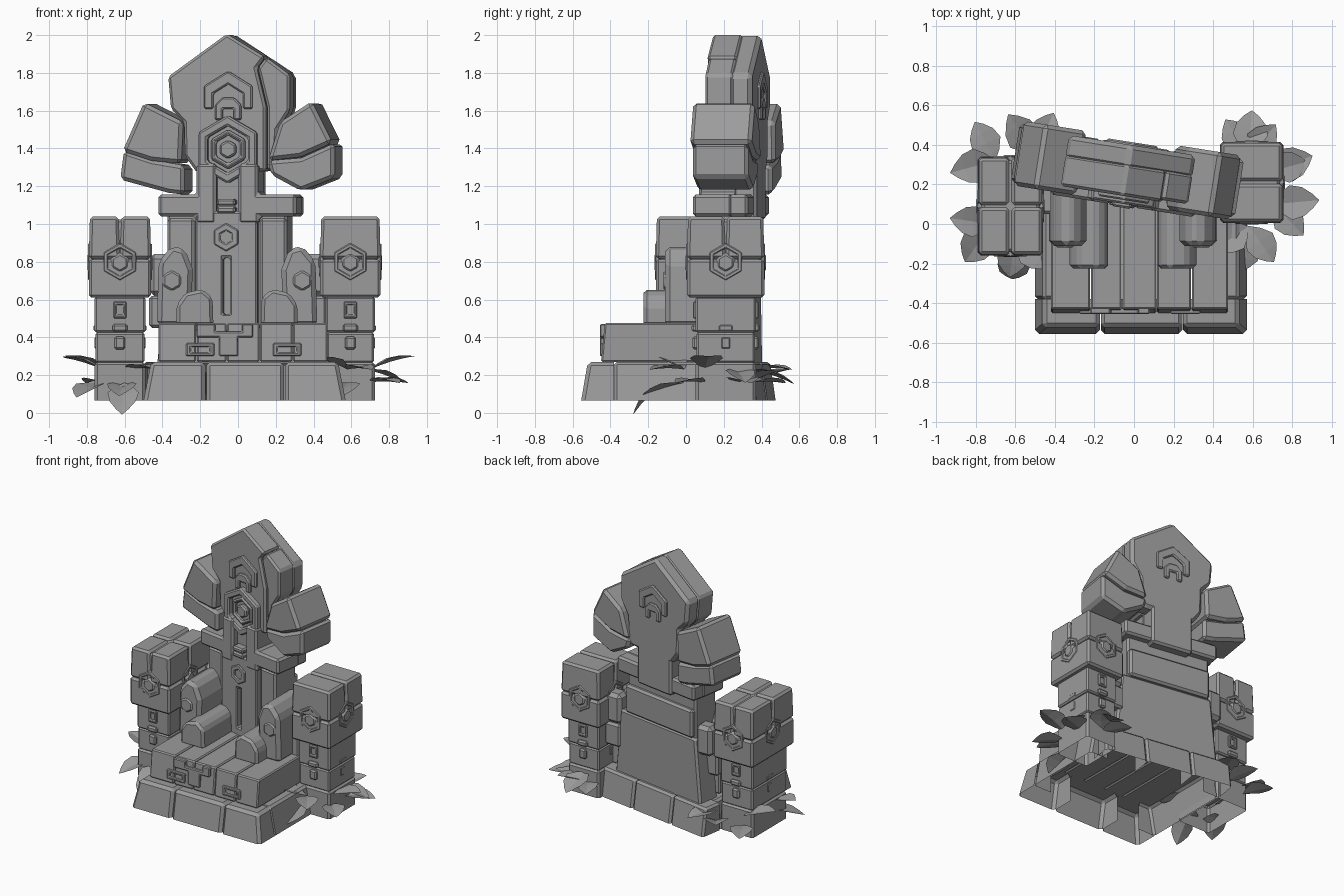
import bpy, bmesh, math
from mathutils import Matrix, Vector

cube = bpy.data.objects.get("Cube")
if cube:
    bpy.data.objects.remove(cube, do_unlink=True)

GREY = (0.33, 0.33, 0.33, 1)
stone = bpy.data.materials.new("grey stone")
stone.use_nodes = True
stone.diffuse_color = GREY
stone.node_tree.nodes["Principled BSDF"].inputs["Base Color"].default_value = GREY
ID = Matrix.Identity(4)
DOWN, FRONT, REAR, LEFT, RIGHT = (Vector(v) for v in (
    (0, 0, -1), (0, -1, 0), (0, 1, 0), (1, 0, 0), (-1, 0, 0)))


def finish(name, bm, matrix=ID, bevel=0.0, drop=()):
    """Make a flat shaded, chamfered stone object; faces towards drop are left open."""
    bmesh.ops.recalc_face_normals(bm, faces=bm.faces)
    bm.normal_update()
    gone = [f for f in bm.faces if any(f.normal.dot(d) > 0.9 for d in drop)]
    bmesh.ops.delete(bm, geom=gone, context="FACES")
    mesh = bpy.data.meshes.new(name)
    bm.to_mesh(mesh)
    bm.free()
    mesh.materials.append(stone)
    ob = bpy.data.objects.new(name, mesh)
    ob.matrix_world = matrix
    bpy.context.collection.objects.link(ob)
    if bevel:
        mod = ob.modifiers.new("chamfer", "BEVEL")
        mod.width, mod.segments = bevel, 1
        mod.limit_method, mod.angle_limit = "ANGLE", math.radians(25)


def prism(name, outline, y0, y1, matrix=ID, bevel=0.015):
    """Extrude an x-z outline along y."""
    bm = bmesh.new()
    face = bm.faces.new([bm.verts.new((x, y0, z)) for x, z in outline])
    out = bmesh.ops.extrude_face_region(bm, geom=[face])["geom"]
    bmesh.ops.translate(bm, vec=(0, y1 - y0, 0),
                        verts=[v for v in out if isinstance(v, bmesh.types.BMVert)])
    finish(name, bm, matrix, bevel)


def ring(name, outer, inner, y0, y1, matrix=ID, bevel=0.006):
    """Raised frame between two x-z outlines with equal point counts."""
    bm = bmesh.new()
    loops = [[bm.verts.new((x, y, z)) for x, z in pts]
             for pts, y in ((outer, y0), (inner, y0), (inner, y1), (outer, y1))]
    n = len(outer)
    for k in range(4):
        a, b = loops[k], loops[(k + 1) % 4]
        for i in range(n):
            j = (i + 1) % n
            bm.faces.new((a[i], a[j], b[j], b[i]))
    finish(name, bm, matrix, bevel)


def box(name, x, y, z, inset=(0, 0, 0, 0), matrix=ID, bevel=0.015, drop=()):
    """Box from ranges; inset moves the top edges in (right, left, front, back)."""
    bm = bmesh.new()
    bmesh.ops.create_cube(bm, size=1)
    l, r, f, b = inset
    for v in bm.verts:
        top = v.co.z > 0
        v.co = (x[0] + l * top if v.co.x < 0 else x[1] - r * top,
                y[0] + f * top if v.co.y < 0 else y[1] - b * top,
                z[1] if top else z[0])
    finish(name, bm, matrix, bevel, drop)


def hexagon(cx, cz, r):
    return [(cx + r * math.sin(i * math.pi / 3), cz + r * math.cos(i * math.pi / 3))
            for i in range(6)]


def rect(cx, cz, w, h):
    return [(cx - w, cz - h), (cx + w, cz - h), (cx + w, cz + h), (cx - w, cz + h)]


# Backrest pieces share a slight turn about the vertical
PIVOT = Vector((-0.03, 0.27, 0))
BACK = Matrix.Translation(PIVOT) @ Matrix.Rotation(math.radians(-9), 4, "Z") @ Matrix.Translation(-PIVOT)

# Base: a rim of slanted shells, open below and inside
BASE_Z = (0.065, 0.27)
for i, (x, l, r) in enumerate((((-0.5, -0.172), 0.04, 0), ((-0.168, 0.244), 0, 0),
                               ((0.248, 0.57), 0, 0.04))):
    box(f"base_front_{i}", x, (-0.555, -0.38), BASE_Z, (l, r, 0.035, 0), bevel=0.02, drop=(DOWN, REAR))
box("base_side_right", (-0.5, -0.36), (-0.38, 0.3), BASE_Z, (0.04, 0, 0, 0), drop=(DOWN, LEFT))
box("base_side_left", (0.42, 0.57), (-0.38, 0.22), BASE_Z, (0, 0.04, 0, 0), drop=(DOWN, RIGHT))
for i, x in enumerate(((-0.5, -0.192), (-0.188, 0.168), (0.172, 0.5))):
    box(f"base_rear_{i}", x, (0.24, 0.405), BASE_Z, (0, 0, 0, 0.03), BACK, drop=(DOWN, FRONT))

# Seat: slabs with a carved front
for i, x in enumerate(((-0.42, -0.222), (-0.218, -0.062), (-0.058, 0.113),
                       (0.117, 0.288), (0.292, 0.475))):
    box(f"seat_slab_{i}", x, (-0.45, 0.2), (0.27, 0.475), (0, 0, 0.02, 0), bevel=0.008)
prism("seat_carving_middle", [(-0.22, 0.47), (-0.22, 0.4), (-0.1, 0.4), (-0.1, 0.3), (0, 0.3),
                              (0, 0.4), (0.08, 0.4), (0.08, 0.47), (0.02, 0.47), (0.02, 0.43),
                              (-0.12, 0.43), (-0.12, 0.47)], -0.455, -0.42, bevel=0.006)
for side, cx in (("right", -0.2), ("left", 0.26)):
    ring(f"seat_carving_{side}", rect(cx, 0.335, 0.075, 0.035), rect(cx, 0.335, 0.05, 0.015),
         -0.455, -0.42)

# Backrest column
box("column_foot", (-0.42, 0.39), (0.17, 0.345), (0.25, 0.74), (0.05, 0.05, 0, 0), BACK)
box("column_body", (-0.36, 0.285), (0.14, 0.33), (0.45, 1.06), matrix=BACK)
box("column_band", (-0.35, 0.28), (0.2, 0.36), (0.74, 0.95), matrix=BACK)
for i, x in enumerate(((-0.355, -0.21), (0.14, 0.285))):
    box(f"column_side_panel_{i}", x, (0.12, 0.2), (0.45, 1.03), matrix=BACK)
ring("column_front_panel", rect(-0.035, 0.75, 0.165, 0.32), rect(-0.035, 0.67, 0.02, 0.15),
     0.095, 0.2, BACK, 0.01)
ring("keyhole_frame", hexagon(-0.035, 0.93, 0.075), hexagon(-0.035, 0.93, 0.035), 0.085, 0.11, BACK)
for i, z in enumerate((1.075, 1.115)):
    box(f"clasp_{i}", (-0.085, 0.015), (0.08, 0.15), (z - 0.018, z + 0.018), matrix=BACK, bevel=0.01)

# Stepped cross bar: two arms beside a channel, solid behind
for side, s in (("right", -1), ("left", 1)):
    c = -0.03
    pts = [(0.06, 1.0), (0.17, 1.0), (0.17, 1.04), (0.37, 1.04), (0.37, 1.155), (0.165, 1.155),
           (0.165, 1.32), (0.06, 1.32)]
    prism(f"cross_bar_{side}", [(c + s * x, z) for x, z in pts], 0.09, 0.3, BACK)
box("cross_bar_rear", (-0.395, 0.335), (0.28, 0.385), (1.04, 1.155), matrix=BACK)
box("cross_bar_core", (-0.19, 0.13), (0.14, 0.4), (1.02, 1.34), matrix=BACK)

# Head: a rear slab, and a face divided by a crack
left_edge = [(-0.2, 1.27), (-0.265, 1.36), (-0.27, 1.54), (-0.34, 1.61), (-0.355, 1.78), (-0.04, 2.007)]
crack = [(0.165, 1.883), (0.12, 1.825), (0.17, 1.62), (0.17, 1.28)]
right_edge = [(0.215, 1.29), (0.23, 1.5), (0.295, 1.6), (0.295, 1.79)]
prism("head_rear", left_edge + right_edge[::-1] + [(0.17, 1.28)], 0.28, 0.4, BACK, 0.022)
prism("head_face", left_edge + crack, 0.14, 0.3, BACK, 0.014)
prism("head_chip", [(x + 0.004, z) for x, z in crack] + right_edge, 0.15, 0.3, BACK, 0.014)

# Head carvings: arch on both sides, hexagon emblem on the front
arch = [(-0.13, 1.61), (-0.13, 1.73), (0, 1.81), (0.13, 1.73), (0.13, 1.61), (0.08, 1.61),
        (0.08, 1.69), (0, 1.74), (-0.08, 1.69), (-0.08, 1.61)]
hook = [(-0.07, 1.55), (-0.07, 1.63), (-0.03, 1.67), (0.03, 1.67), (0.07, 1.63), (0.07, 1.55),
        (0.03, 1.55), (0.03, 1.61), (-0.03, 1.61), (-0.03, 1.55)]
for label, pts in (("arch", arch), ("hook", hook)):
    moved = [(x - 0.03, z) for x, z in pts]
    prism(f"head_{label}_front", moved, 0.12, 0.17, BACK, 0.008)
    prism(f"head_{label}_back", moved, 0.38, 0.415, BACK, 0.008)
for i, (r, hole, y) in enumerate(((0.18, 0.125, 0.1), (0.105, 0.075, 0.115))):
    ring(f"emblem_ring_{i}", hexagon(-0.03, 1.395, r), hexagon(-0.03, 1.395, hole), y, 0.18, BACK, 0.01)
prism("emblem_core", hexagon(-0.03, 1.395, 0.05), 0.11, 0.18, BACK, 0.01)

# Wings: an upper and a lower stone each side
wings = {
    "wing_upper_right": [(-0.48, 1.645), (-0.27, 1.54), (-0.28, 1.32), (-0.44, 1.335), (-0.595, 1.385)],
    "wing_lower_right": [(-0.59, 1.39), (-0.44, 1.34), (-0.265, 1.31), (-0.265, 1.155), (-0.35, 1.165), (-0.61, 1.235)],
    "wing_upper_left": [(0.25, 1.54), (0.42, 1.65), (0.53, 1.43), (0.36, 1.355), (0.185, 1.335)],
    "wing_lower_left": [(0.18, 1.335), (0.36, 1.35), (0.54, 1.43), (0.54, 1.245), (0.36, 1.175), (0.2, 1.26)],
}
for name, pts in wings.items():
    grow = 0.015 if "upper" in name else 0
    prism(name, pts, 0.12 - grow, 0.42 + grow, BACK, 0.02)

# Armrests: a tall rear stone and a low front stone each side
tall = [(0.24, 0.46), (0.23, 0.76), (0.27, 0.865), (0.34, 0.885), (0.41, 0.8), (0.42, 0.46)]
low = [(0.12, 0.46), (0.125, 0.61), (0.18, 0.655), (0.27, 0.635), (0.315, 0.57), (0.315, 0.46)]
for side, s, dx in (("right", -1, -0.01), ("left", 1, 0)):
    prism(f"armrest_tall_{side}", [(s * x + dx, z) for x, z in tall], -0.11, 0.22, bevel=0.025)
    prism(f"armrest_low_{side}", [(s * x + dx, z) for x, z in low], -0.225, 0.15, bevel=0.018)
    prism(f"armrest_stud_{side}", hexagon(s * 0.34 + dx, 0.7, 0.055), -0.12, -0.09, bevel=0.01)
    x = sorted((s * 0.34, s * 0.47))
    box(f"armrest_link_{side}", x, (0.05, 0.3), (0.45, 0.62))
    box(f"shoulder_{side}", x, (0.22 - s * 0.04, 0.34 - s * 0.04), (0.62, 0.84), bevel=0.025)


# Pillars: capped posts with a gem and glyphs on each face
def pillar(side, cx, cy, w, d, split):
    def bx(part, hw, hd, z, **kw):
        box(f"pillar_{side}_{part}", (cx - hw, cx + hw), (cy - hd, cy + hd), z, **kw)

    bx("foot", w - 0.03, d - 0.045, (0.065, 0.27), drop=(DOWN,))
    bx("shaft_lower", w - 0.035, d - 0.05, (0.265, 0.425), bevel=0.01)
    bx("shaft_upper", w - 0.03, d - 0.045, (0.425, 0.615), bevel=0.01)
    bx("head", w, d, (0.61, 0.813))
    bx("core", w - 0.018, d - 0.018, (0.7, 1.025))
    for a in (-1, 1) if split else (0,):
        for b in (-1, 1):
            x = (cx - w, cx + w) if a == 0 else sorted((cx + a * 0.001, cx + a * w))
            box(f"pillar_{side}_cap_{a}_{b}", x, sorted((cy + b * 0.001, cy + b * d)),
                (0.815, 1.04), (0.006, 0.006, 0.006, 0.006))
    for k in range(4):
        m = Matrix.Translation((cx, cy, 0)) @ Matrix.Rotation(k * math.pi / 2, 4, "Z")
        f = -(d if k % 2 == 0 else w)
        ring(f"pillar_{side}_gem_frame_{k}", hexagon(0, 0.8, 0.1), hexagon(0, 0.8, 0.072),
             f - 0.004, f + 0.03, m)
        prism(f"pillar_{side}_gem_{k}", hexagon(0, 0.795, 0.06), f - 0.008, f + 0.03, m, 0.02)
        g = f + 0.04
        ring(f"pillar_{side}_glyph_{k}", rect(0, 0.545, 0.035, 0.045), rect(0, 0.545, 0.018, 0.025),
             g - 0.008, g + 0.02, m)
        prism(f"pillar_{side}_bar_{k}", rect(0, 0.45, 0.04, 0.02), g - 0.015, g + 0.03, m, 0.01)
        prism(f"pillar_{side}_drop_{k}", rect(0, 0.37, 0.028, 0.035), g - 0.01, g + 0.03, m, 0.01)


pillar("right", -0.625, 0.09, 0.165, 0.25, True)
pillar("left", 0.595, 0.21, 0.16, 0.205, False)


# Leaves: broad folded blades fanned around the pillar feet
def leaf(name, base, yaw, pitch, size):
    bm = bmesh.new()
    steps = ((0, 0), (0.2, 0.2), (0.45, 0.36), (0.7, 0.3), (0.88, 0.15), (1, 0))
    rib = [bm.verts.new((t, 0, -0.15 * t * t)) for t, _ in steps]
    for s in (-1, 1):
        edge = [rib[0]] + [bm.verts.new((t, s * w, 0.25 * w - 0.15 * t * t))
                           for t, w in steps[1:-1]] + [rib[-1]]
        for i in range(len(steps) - 1):
            quad = dict.fromkeys((rib[i], rib[i + 1], edge[i + 1], edge[i]))
            bm.faces.new(list(quad))
    m = (Matrix.Translation(base) @ Matrix.Rotation(math.radians(yaw), 4, "Z")
         @ Matrix.Rotation(math.radians(-pitch), 4, "Y") @ Matrix.Scale(size, 4))
    finish(name, bm, m)


clusters = [(-0.7, 0.32, 118, 195, 2), (-0.72, 0.0, 172, 235, 2), (-0.6, -0.06, 262, 320, 2),
            (-0.5, 0.36, 65, 125, 2), (0.58, 0.34, 50, 122, 3), (0.67, 0.26, 15, 20, 2),
            (0.7, 0.1, -45, 5, 2), (0.58, -0.01, 215, 305, 3)]
for c, (x, y, start, end, n) in enumerate(clusters):
    for i in range(n):
        yaw = start + (end - start) * i / (n - 1)
        leaf(f"leaf_{c}_{i}", (x, y, 0.16 + 0.07 * ((i + c) % 2)), yaw, (8, 25, -10)[(i + c) % 3],
             0.22 + 0.025 * (i % 2))
leaf("leaf_drooping", (-0.6, -0.12, 0.16), 265, -38, 0.23)
